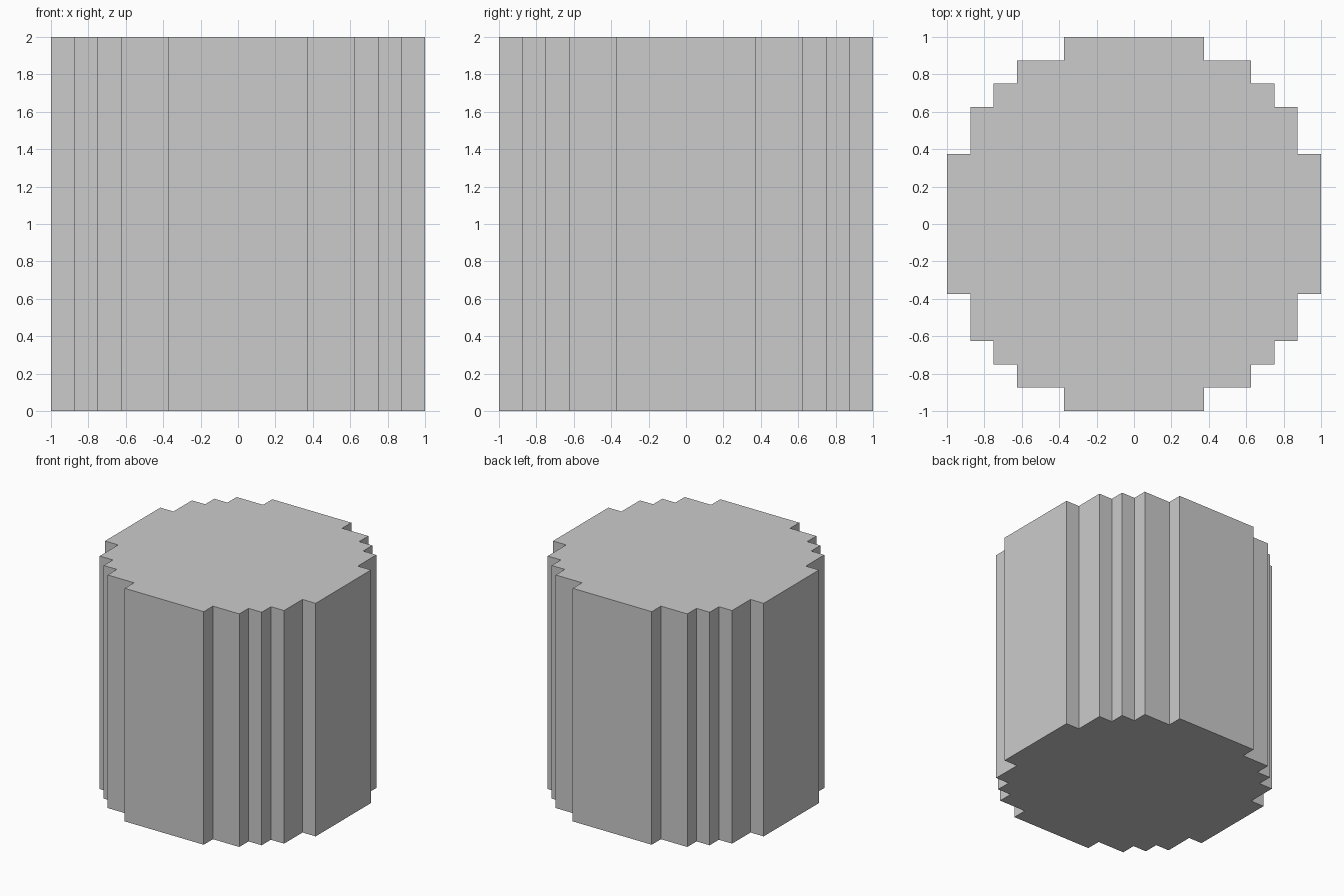
import bpy
import bmesh

if "Cube" in bpy.data.objects:
    bpy.data.objects.remove(bpy.data.objects["Cube"])

HEIGHT = 2.0

# Stepped outline of one quarter, counter-clockwise from +x to +y
quarter = [(1, 0.375), (0.875, 0.375), (0.875, 0.625), (0.75, 0.625), (0.75, 0.75),
           (0.625, 0.75), (0.625, 0.875), (0.375, 0.875), (0.375, 1)]

# Repeat the quarter by 90 degree turns
outline = []
for turn in range(4):
    outline += quarter
    quarter = [(-y, x) for x, y in quarter]

# Extrude the outline into the stepped cylinder
bm = bmesh.new()
base = bm.faces.new([bm.verts.new((x, y, 0)) for x, y in outline])
result = bmesh.ops.extrude_face_region(bm, geom=[base], use_keep_orig=True)
top_verts = [v for v in result["geom"] if isinstance(v, bmesh.types.BMVert)]
bmesh.ops.translate(bm, verts=top_verts, vec=(0, 0, HEIGHT))
bmesh.ops.recalc_face_normals(bm, faces=bm.faces)

mesh = bpy.data.meshes.new("stepped_cylinder")
bm.to_mesh(mesh)
bm.free()
bpy.context.collection.objects.link(bpy.data.objects.new("stepped_cylinder", mesh))
